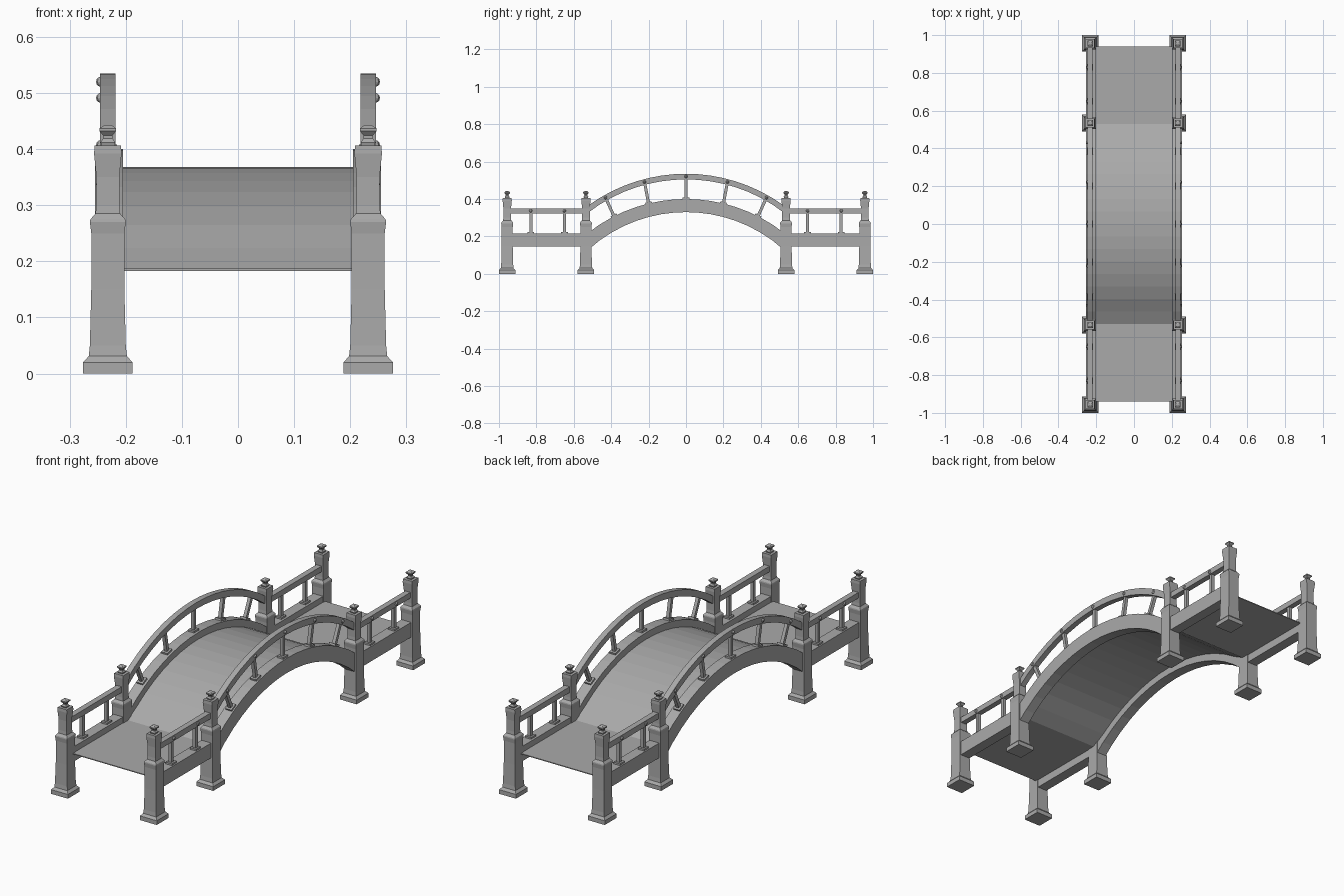
import bpy, bmesh, math
from mathutils import Vector, Matrix

if "Cube" in bpy.data.objects:
    bpy.data.objects.remove(bpy.data.objects["Cube"])

stone = bpy.data.materials.new("grey stone")
stone.use_nodes = True
GREY = (0.4, 0.4, 0.4, 1)
stone.diffuse_color = GREY
stone.node_tree.nodes["Principled BSDF"].inputs["Base Color"].default_value = GREY

SIDE_X = 0.232                 # centre line of each balustrade
ARCH_END = 0.53                # half span of the arch
ARCH_CENTRE, RAIL_CENTRE = -0.45, -0.355
BEAM_TOP, BEAM_BOTTOM = 0.85, 0.78
RAIL_TOP, RAIL_BOTTOM = 0.89, 0.86


def finish(name, bm):
    bmesh.ops.recalc_face_normals(bm, faces=bm.faces)
    mesh = bpy.data.meshes.new(name)
    bm.to_mesh(mesh)
    bm.free()
    mesh.materials.append(stone)
    obj = bpy.data.objects.new(name, mesh)
    bpy.context.collection.objects.link(obj)
    return obj


def box(name, centre, size, tilt=0):
    bm = bmesh.new()
    matrix = (Matrix.Translation(centre) @ Matrix.Rotation(tilt, 4, 'X')
              @ Matrix.Diagonal((*size, 1)))
    bmesh.ops.create_cube(bm, size=1, matrix=matrix)
    return finish(name, bm)


def square_tower(name, x, y, profile):
    """Stack square rings of (half width, height)."""
    bm = bmesh.new()
    rings = [[bm.verts.new((x + sx * h, y + sy * h, z))
              for sx, sy in ((-1, -1), (1, -1), (1, 1), (-1, 1))]
             for h, z in profile]
    for low, high in zip(rings, rings[1:]):
        for i in range(4):
            j = (i + 1) % 4
            bm.faces.new((low[i], low[j], high[j], high[i]))
    bm.faces.new(rings[0])
    bm.faces.new(rings[-1])
    return finish(name, bm)


def arc(radius, centre, y):
    return math.sqrt(radius ** 2 - y ** 2) + centre


def arched_bar(name, x, width, top, bottom, centre, steps=16):
    """Sweep a rectangular section along the arch."""
    bm = bmesh.new()
    rings = []
    for i in range(steps + 1):
        y = -ARCH_END + 2 * ARCH_END * i / steps
        high, low = arc(top, centre, y), arc(bottom, centre, y)
        rings.append([bm.verts.new((x + s * width / 2, y, z))
                      for s, z in ((-1, low), (1, low), (1, high), (-1, high))])
    for a, b in zip(rings, rings[1:]):
        for i in range(4):
            j = (i + 1) % 4
            bm.faces.new((a[i], a[j], b[j], b[i]))
    bm.faces.new(rings[0])
    bm.faces.new(rings[-1])
    return finish(name, bm)


def bolt(name, side, y, z):
    """Domed stud on the outer face of a handrail."""
    bm = bmesh.new()
    bmesh.ops.create_uvsphere(bm, u_segments=8, v_segments=6, radius=0.009)
    bmesh.ops.transform(bm, verts=bm.verts, matrix=Matrix.Translation(
        (side * (SIDE_X + 0.012), y, z)))
    return finish(name, bm)


def baluster(name, x, foot, head):
    """Square bar between two (y, z) points."""
    a, b = Vector((x, *foot)), Vector((x, *head))
    d = b - a
    return box(name, (a + b) / 2, (0.016, 0.016, d.length),
               math.atan2(-d.y, d.z))


POST = [(0.044, 0), (0.044, 0.02), (0.034, 0.031), (0.032, 0.05),
        (0.0295, 0.15), (0.0295, 0.25), (0.032, 0.27), (0.031, 0.275),
        (0.022, 0.285), (0.0205, 0.30), (0.0205, 0.35), (0.0245, 0.392),
        (0.0235, 0.406)]
FINIAL = [(0.011, 0.405), (0.013, 0.412), (0.008, 0.419), (0.008, 0.424),
          (0.015, 0.432), (0.015, 0.437), (0.006, 0.443)]

# Walking surface: level ends joined by the arch
bm = bmesh.new()
path = [(-0.94, 0.187)]
for i in range(17):
    y = -ARCH_END + 2 * ARCH_END * i / 16
    path.append((y, 0.187 if i in (0, 16) else arc(0.818, ARCH_CENTRE, y)))
path.append((0.94, 0.187))
rows = [[bm.verts.new((x, y, z - drop)) for x, drop in
         ((-0.21, 0), (0.21, 0), (0.21, 0.004), (-0.21, 0.004))]
        for y, z in path]
for a, b in zip(rows, rows[1:]):
    for i in range(4):
        j = (i + 1) % 4
        bm.faces.new((a[i], a[j], b[j], b[i]))
bm.faces.new(rows[0])
bm.faces.new(rows[-1])
finish("deck", bm)

for side, label in ((1, "left"), (-1, "right")):
    x = side * SIDE_X

    # Arched beam and handrail
    arched_bar(label + "_arch_beam", side * 0.23, 0.05,
               BEAM_TOP, BEAM_BOTTOM, ARCH_CENTRE)
    arched_bar(label + "_arch_rail", x, 0.027,
               RAIL_TOP, RAIL_BOTTOM, RAIL_CENTRE)

    # Fanned balusters on the arch
    for foot_y, head_y in ((-0.385, -0.43), (-0.2, -0.222), (0, 0),
                           (0.2, 0.222), (0.385, 0.43)):
        foot_z = arc(BEAM_TOP, ARCH_CENTRE, foot_y)
        head_z = arc(0.875, RAIL_CENTRE, head_y)
        baluster(label + "_arch_baluster", x, (foot_y, foot_z), (head_y, head_z))
        box(label + "_arch_baluster_foot", (x, foot_y, foot_z + 0.002),
            (0.032, 0.036, 0.012), -math.asin(foot_y / BEAM_TOP))
        bolt(label + "_arch_bolt", side, head_y, head_z)

    # Level end spans and posts
    for end, place in ((-1, "front"), (1, "back")):
        tag = label + "_" + place
        box(tag + "_beam", (side * 0.23, end * 0.745, 0.18), (0.05, 0.4, 0.07))
        box(tag + "_rail", (x, end * 0.745, 0.337), (0.027, 0.4, 0.027))
        for y in (end * 0.65, end * 0.83):
            baluster(tag + "_baluster", x, (y, 0.21), (y, 0.33))
            box(tag + "_baluster_foot", (x, y, 0.217), (0.032, 0.036, 0.012))
            bolt(tag + "_bolt", side, y, 0.337)
        for y, spot in ((0.535, "inner"), (0.956, "outer")):
            square_tower(f"{tag}_{spot}_post", x, end * y, POST)
            square_tower(f"{tag}_{spot}_finial", x, end * y, FINIAL)
